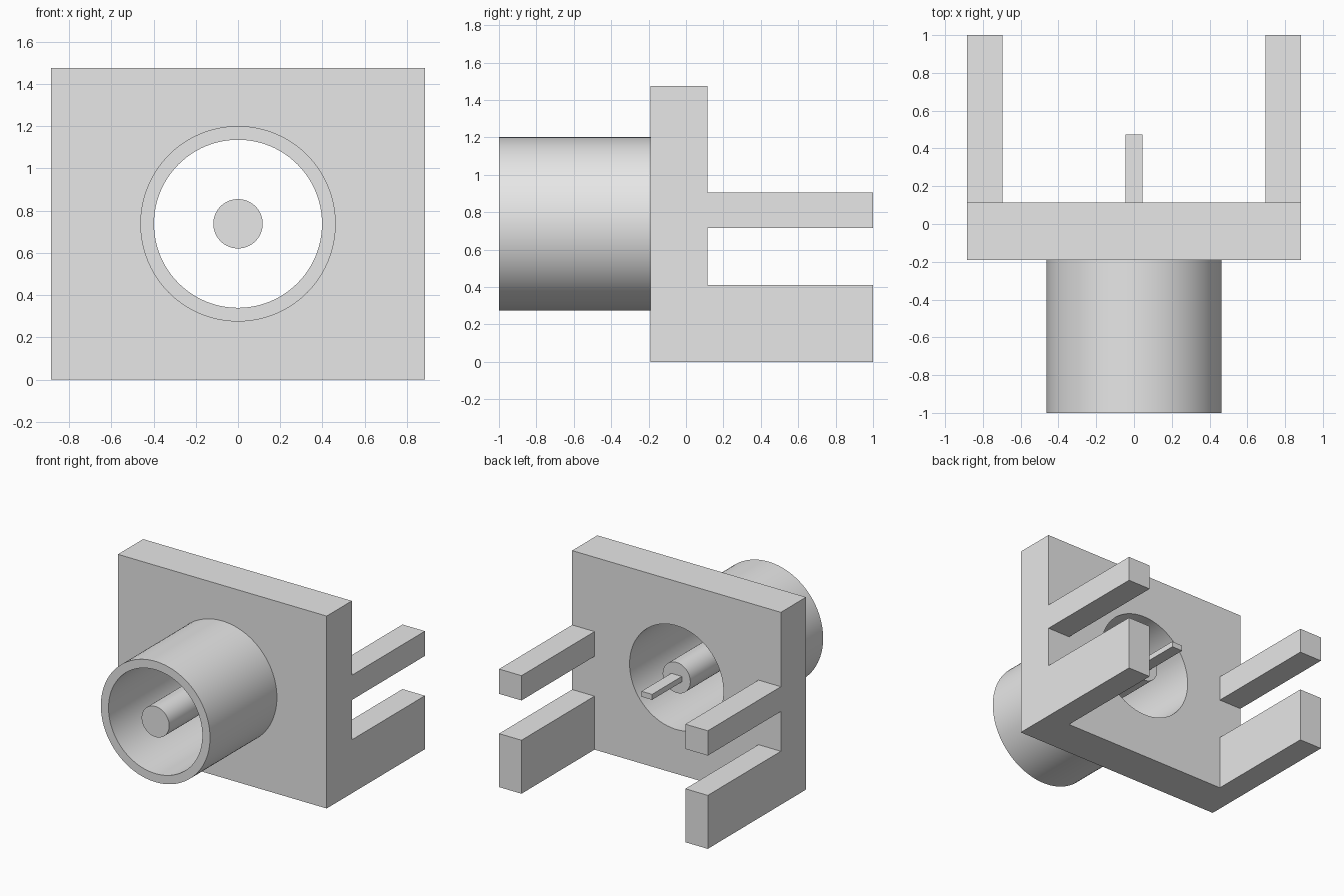
import bpy, bmesh, math
from mathutils import Matrix, Vector

if "Cube" in bpy.data.objects:
    bpy.data.objects.remove(bpy.data.objects["Cube"])

HALF_W, FRONT, BACK, AXIS_Z = 0.885, -0.19, 0.115, 0.738

grey = bpy.data.materials.new("plain grey")
grey.use_nodes = True
grey.diffuse_color = (0.8, 0.8, 0.8, 1)
grey.node_tree.nodes["Principled BSDF"].inputs["Base Color"].default_value = (0.8, 0.8, 0.8, 1)


def finish(name, bm):
    bmesh.ops.recalc_face_normals(bm, faces=bm.faces)
    mesh = bpy.data.meshes.new(name)
    bm.to_mesh(mesh)
    bm.free()
    mesh.materials.append(grey)
    obj = bpy.data.objects.new(name, mesh)
    bpy.context.collection.objects.link(obj)
    return obj


def box(name, low, high):
    low, high = Vector(low), Vector(high)
    bm = bmesh.new()
    bmesh.ops.create_cube(bm, size=1, matrix=Matrix.Translation((low + high) / 2)
                          @ Matrix.Diagonal((high - low).to_4d()))
    return finish(name, bm)


def rod(name, radius, y0, y1, sides=96):
    """Round bar along y, centred on the connector axis."""
    bm = bmesh.new()
    place = Matrix.Translation((0, (y0 + y1) / 2, AXIS_Z)) @ Matrix.Rotation(math.pi / 2, 4, "X")
    bmesh.ops.create_cone(bm, cap_ends=True, segments=sides, radius1=radius,
                          radius2=radius, depth=y1 - y0, matrix=place)
    return finish(name, bm)


def combine(target, tool, operation):
    mod = target.modifiers.new(operation.lower(), "BOOLEAN")
    mod.object, mod.operation, mod.solver = tool, operation, "EXACT"
    bpy.context.view_layer.objects.active = target
    bpy.ops.object.modifier_apply(modifier=mod.name)
    bpy.data.objects.remove(tool)


def smooth(obj):
    bpy.ops.object.select_all(action="DESELECT")
    obj.select_set(True)
    bpy.context.view_layer.objects.active = obj
    bpy.ops.object.shade_smooth_by_angle(angle=math.radians(30))


# Flange and legs: side profile extruded across the full width
profile = [(FRONT, 0), (1, 0), (1, 0.41), (BACK, 0.41), (BACK, 0.715),
           (1, 0.715), (1, 0.905), (BACK, 0.905), (BACK, 1.475), (FRONT, 1.475)]
bm = bmesh.new()
face = bm.faces.new([bm.verts.new((-HALF_W, y, z)) for y, z in profile])
extruded = bmesh.ops.extrude_face_region(bm, geom=[face])["geom"]
bmesh.ops.translate(bm, vec=(2 * HALF_W, 0, 0),
                    verts=[v for v in extruded if isinstance(v, bmesh.types.BMVert)])
body = finish("flange_with_barrel", bm)

# Clear the space between the left and right legs
combine(body, box("leg_gap", (-0.695, BACK, -0.2), (0.695, 1.2, 1.2)), "DIFFERENCE")

# Barrel on the front, then the bore through barrel and flange
combine(body, rod("barrel", 0.463, -1, FRONT + 0.1), "UNION")
combine(body, rod("bore", 0.398, -1.2, BACK + 0.2), "DIFFERENCE")
smooth(body)

# Centre pin and its flat solder tab
smooth(rod("centre_pin", 0.117, -1, BACK, 64))
box("solder_tab", (-0.045, BACK, AXIS_Z - 0.021), (0.045, 0.475, AXIS_Z + 0.021))
